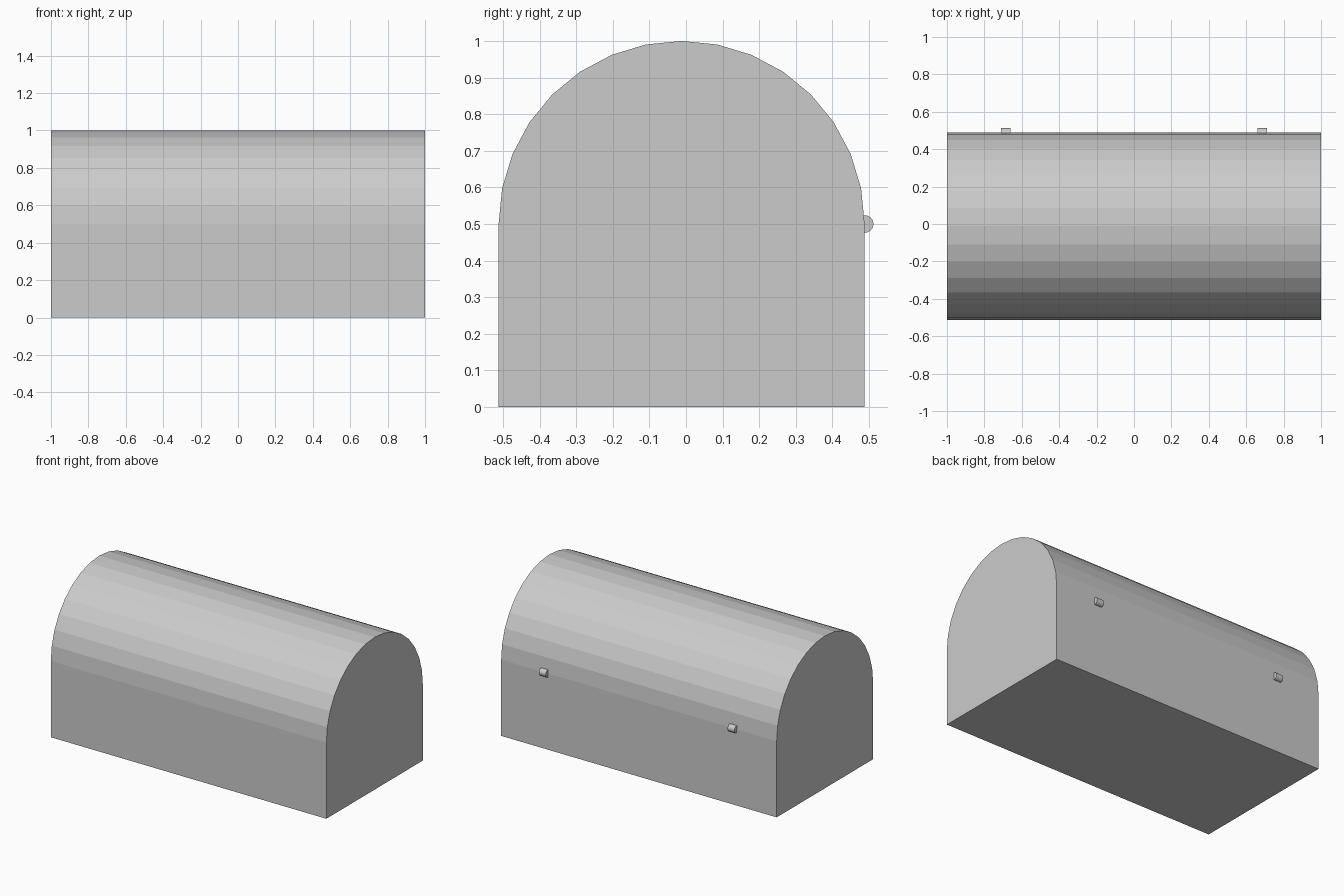
import bpy, bmesh
from math import pi, sin, cos

if "Cube" in bpy.data.objects:
    bpy.data.objects.remove(bpy.data.objects["Cube"])

LENGTH, RADIUS, Y_MID, SPLIT_Z = 2.0, 0.5, -0.012, 0.5


def extrude_x(name, profile, x_mid, width):
    """Solid made by sweeping a (y, z) profile along x."""
    bm = bmesh.new()
    face = bm.faces.new([bm.verts.new((x_mid - width / 2, y, z)) for y, z in profile])
    swept = bmesh.ops.extrude_face_region(bm, geom=[face], use_keep_orig=True)
    verts = [v for v in swept["geom"] if isinstance(v, bmesh.types.BMVert)]
    bmesh.ops.translate(bm, verts=verts, vec=(width, 0, 0))
    bmesh.ops.recalc_face_normals(bm, faces=bm.faces)
    mesh = bpy.data.meshes.new(name)
    bm.to_mesh(mesh)
    bm.free()
    obj = bpy.data.objects.new(name, mesh)
    bpy.context.collection.objects.link(obj)
    return obj


def arc(y, z, radius, steps, sweep):
    return [(y + radius * cos(sweep * i / steps), z + radius * sin(sweep * i / steps))
            for i in range(steps + 1)]


# Chest base: plain box
y0, y1 = Y_MID - RADIUS, Y_MID + RADIUS
extrude_x("chest_base", [(y0, 0), (y1, 0), (y1, SPLIT_Z), (y0, SPLIT_Z)], 0, LENGTH)

# Lid: faceted half cylinder
extrude_x("chest_lid", arc(Y_MID, SPLIT_Z, RADIUS, 16, pi), 0, LENGTH)

# Two hinge barrels on the back
for side, x in (("left", -0.685), ("right", 0.685)):
    ring = arc(y1, SPLIT_Z, 0.024, 32, 2 * pi)[:-1]
    extrude_x("hinge_" + side, ring, x, 0.05)
